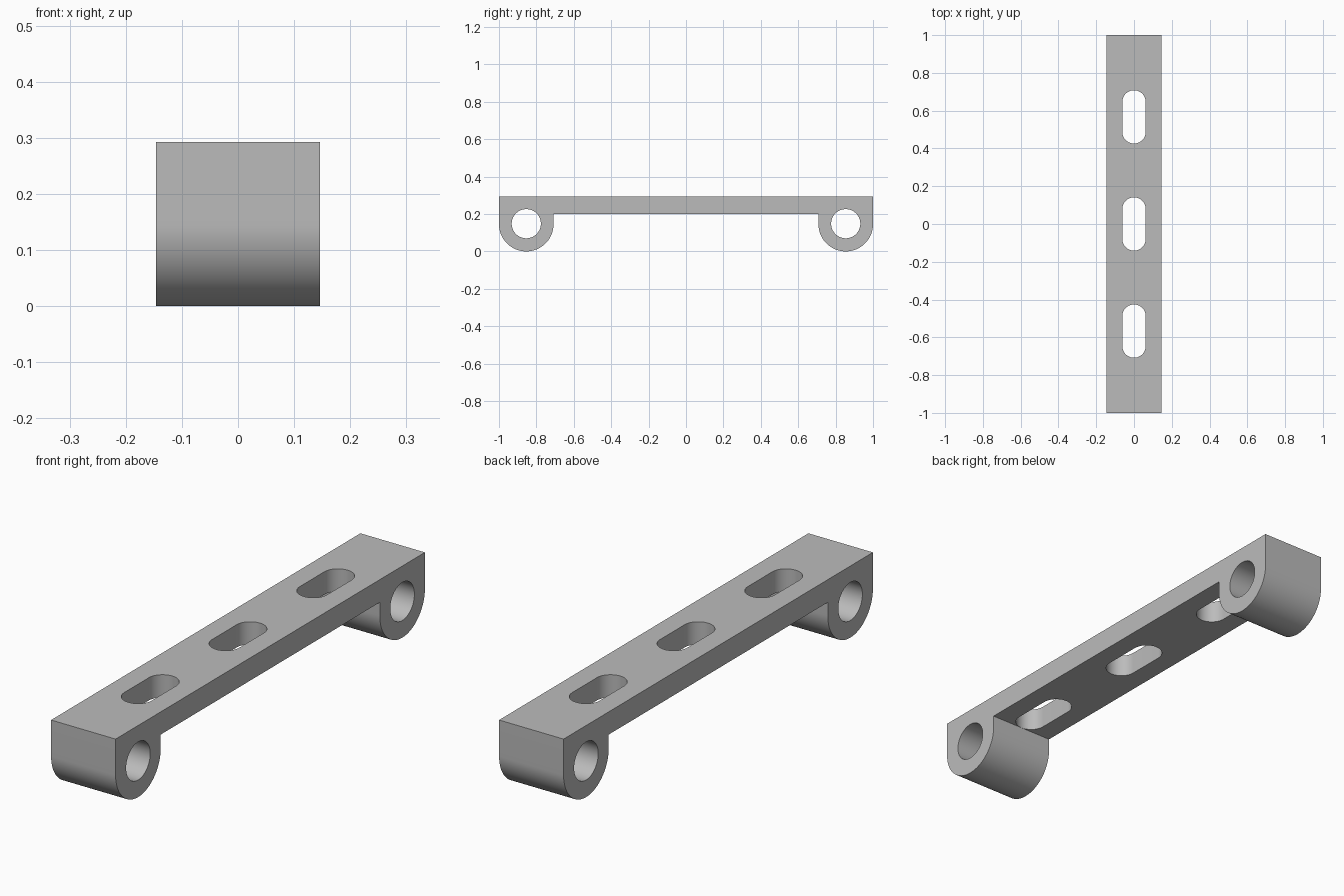
import bpy, bmesh, math

if "Cube" in bpy.data.objects:
    bpy.data.objects.remove(bpy.data.objects["Cube"], do_unlink=True)

HALF_W = 0.146      # half width, also the radius of the end bosses
TOP, UNDER = 0.293, 0.2
PIVOT_Y = 1 - HALF_W
HOLE_R = 0.078
SLOT_R, SLOT_REACH, SLOT_PITCH = 0.062, 0.079, 0.567

grey = bpy.data.materials.new("plain grey")
grey.use_nodes = True
colour = (0.5, 0.5, 0.5, 1)
grey.diffuse_color = colour
grey.node_tree.nodes["Principled BSDF"].inputs["Base Color"].default_value = colour


def arc(cx, cy, r, start, end, steps):
    angles = [math.radians(start + (end - start) * i / steps) for i in range(steps + 1)]
    return [(cx + r * math.cos(a), cy + r * math.sin(a)) for a in angles]


def prism(name, outline, place, depth):
    """Extrude a closed 2D outline; place maps (u, v) to a 3D start point."""
    bm = bmesh.new()
    face = bm.faces.new([bm.verts.new(place(u, v)) for u, v in outline])
    moved = bmesh.ops.extrude_face_region(bm, geom=[face])["geom"]
    bmesh.ops.translate(bm, vec=depth, verts=[g for g in moved if isinstance(g, bmesh.types.BMVert)])
    bmesh.ops.recalc_face_normals(bm, faces=bm.faces)
    mesh = bpy.data.meshes.new(name)
    bm.to_mesh(mesh)
    bm.free()
    mesh.materials.append(grey)
    obj = bpy.data.objects.new(name, mesh)
    bpy.context.collection.objects.link(obj)
    return obj


# Side profile: flat bar with a rounded boss hanging under each end
profile = [(1, TOP), (-1, TOP)]
profile += arc(-PIVOT_Y, HALF_W, HALF_W, 180, 360, 48)
profile += [(HALF_W - PIVOT_Y, UNDER), (PIVOT_Y - HALF_W, UNDER)]
profile += arc(PIVOT_Y, HALF_W, HALF_W, 180, 360, 48)
bar = prism("slotted_bar", profile, lambda u, v: (-HALF_W, u, v), (2 * HALF_W, 0, 0))

# Cutters: a pivot bore through each boss and three slots through the bar
cutters = []
for side in (-1, 1):
    circle = arc(side * PIVOT_Y, HALF_W + 0.002, HOLE_R, 0, 360, 64)[:-1]
    cutters.append(prism("bore_cutter", circle, lambda u, v: (-0.3, u, v), (0.6, 0, 0)))
for i in (-1, 0, 1):
    y = i * SLOT_PITCH
    slot = arc(0, y + SLOT_REACH, SLOT_R, 0, 180, 32) + arc(0, y - SLOT_REACH, SLOT_R, 180, 360, 32)
    cutters.append(prism("slot_cutter", slot, lambda u, v: (u, v, 0.1), (0, 0, 0.3)))

bpy.ops.object.select_all(action="DESELECT")
bpy.context.view_layer.objects.active = bar
bar.select_set(True)
for cutter in cutters:
    cutter.hide_render = True
    mod = bar.modifiers.new("cut", "BOOLEAN")
    mod.operation, mod.solver, mod.object = "DIFFERENCE", "EXACT", cutter
    bpy.ops.object.modifier_apply(modifier=mod.name)
    bpy.data.objects.remove(cutter, do_unlink=True)

bpy.ops.object.shade_smooth_by_angle(angle=math.radians(30))
